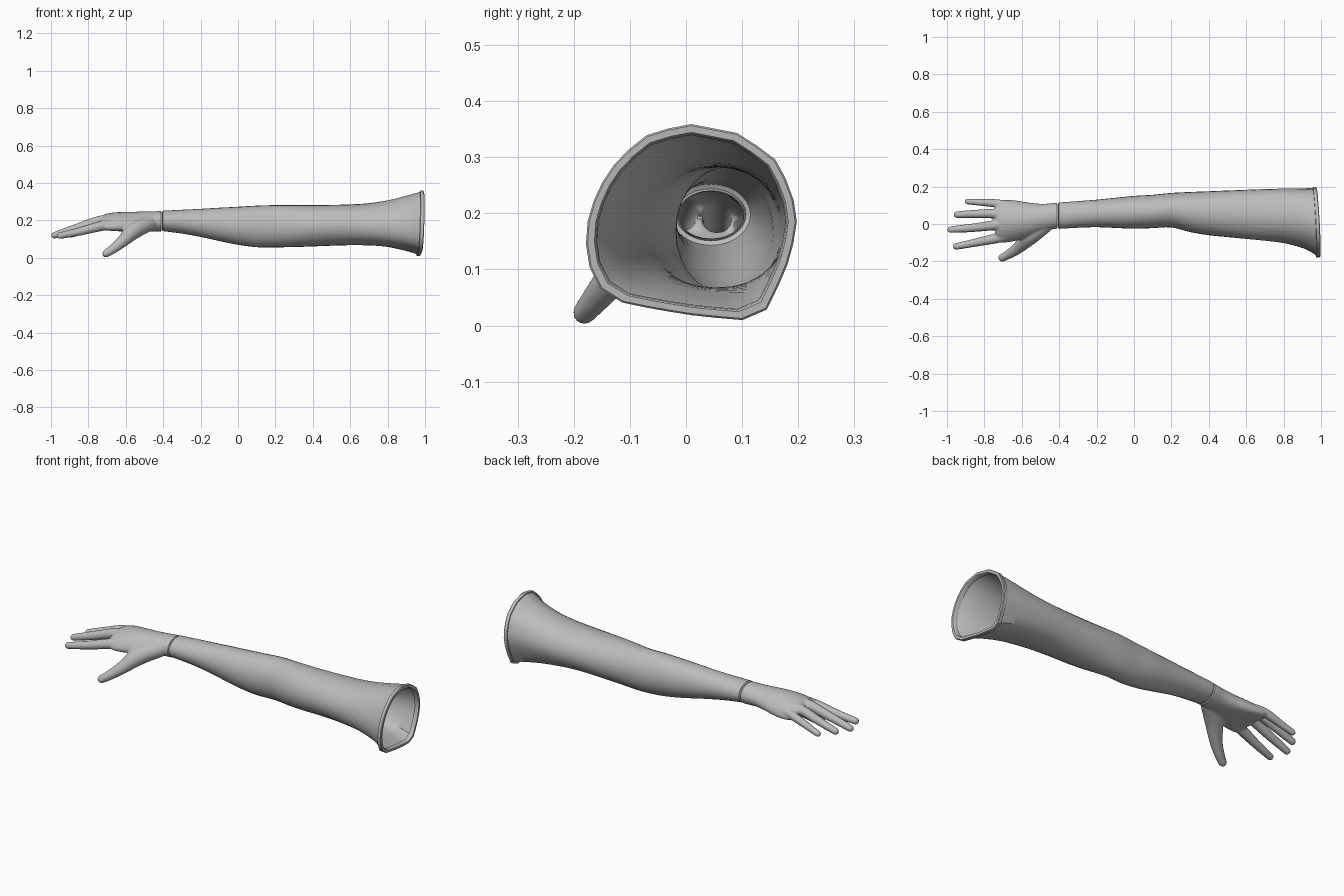
import bpy, bmesh, math
from mathutils import Vector

if "Cube" in bpy.data.objects:
    bpy.data.objects.remove(bpy.data.objects["Cube"])

SIDES = 28
skin = bpy.data.materials.new("plain grey")
skin.diffuse_color = (0.5, 0.5, 0.5, 1)
skin.use_nodes = True
skin.node_tree.nodes["Principled BSDF"].inputs["Base Color"].default_value = skin.diffuse_color


def spline(keys, steps):
    """Smooth samples through a list of equal-length tuples."""
    out = []
    for i in range(len(keys) - 1):
        a, b = keys[max(i - 1, 0)], keys[i]
        c, d = keys[i + 1], keys[min(i + 2, len(keys) - 1)]
        for s in range(steps):
            t = s / steps
            out.append([0.5 * (2 * q + (r - p) * t + (2 * p - 5 * q + 4 * r - e) * t * t
                               + (3 * q - p - 3 * r + e) * t ** 3)
                        for p, q, r, e in zip(a, b, c, d)])
    return out + [list(keys[-1])]


def loft(bm, rings, caps=False):
    """Skin a list of closed point rings."""
    vs = [[bm.verts.new(p) for p in ring] for ring in rings]
    n = len(vs[0])
    for r0, r1 in zip(vs, vs[1:]):
        for i in range(n):
            j = (i + 1) % n
            bm.faces.new((r0[i], r0[j], r1[j], r1[i]))
    if caps:
        bm.faces.new(vs[0])
        bm.faces.new(vs[-1])


def make(name, bm):
    bmesh.ops.recalc_face_normals(bm, faces=bm.faces)
    me = bpy.data.meshes.new(name)
    bm.to_mesh(me)
    bm.free()
    me.materials.append(skin)
    ob = bpy.data.objects.new(name, me)
    bpy.context.collection.objects.link(ob)
    return ob


def smooth(ob):
    bpy.ops.object.select_all(action='DESELECT')
    bpy.context.view_layer.objects.active = ob
    ob.select_set(True)
    bpy.ops.object.shade_smooth_by_angle(angle=math.radians(40))


# Outline of the shoulder opening in a unit box, with one blunt corner
OPENING = [(-.84, -.71), (-.63, -.83), (-.05, -.94), (.47, -1), (.71, -.89),
           (.89, -.49), (1, -.06), (.95, .31), (.79, .63), (.47, .89),
           (-.05, 1), (-.47, .86), (-.79, .51), (-.97, .09), (-1, -.37)]


def opening_point(a):
    """Where a ray at angle a leaves the opening outline."""
    dx, dy = math.cos(a), math.sin(a)
    for (x0, y0), (x1, y1) in zip(OPENING, OPENING[1:] + OPENING[:1]):
        ex, ey = x1 - x0, y1 - y0
        den = dx * ey - dy * ex
        if abs(den) < 1e-9:
            continue
        r = (x0 * ey - y0 * ex) / den
        u = (x0 * dy - y0 * dx) / den
        if r > 0 and -1e-6 <= u <= 1 + 1e-6:
            return r * dx, r * dy
    return dx, dy


def arm_ring(x, ylo, yhi, zlo, zhi, inset=0.0):
    """Cross-section: oval at the wrist, cornered and slanted at the shoulder."""
    w = min(max((x - 0.5) / 0.45, 0), 1)
    w = w * w * (3 - 2 * w)
    cy, cz = (ylo + yhi) / 2, (zlo + zhi) / 2
    hy, hz = (yhi - ylo) / 2 - inset, (zhi - zlo) / 2 - inset
    ring = []
    for i in range(SIDES):
        a = 2 * math.pi * i / SIDES
        u, v = opening_point(a)
        y = cy + hy * ((1 - w) * math.cos(a) + w * u)
        z = cz + hz * ((1 - w) * math.sin(a) + w * v)
        ring.append((x + w * (-0.055 * (y - cy) + 0.04 * (z - cz)), y, z))
    return ring


# Arm: x, y low, y high, z low, z high
arm_keys = [(-.402, -.026, .115, .143, .252), (-.30, -.020, .122, .130, .257),
            (-.20, -.017, .130, .112, .262), (-.10, -.021, .140, .090, .268),
            (0, -.025, .150, .070, .273), (.10, -.022, .156, .057, .279),
            (.20, -.018, .166, .056, .282), (.30, -.043, .171, .058, .282),
            (.40, -.060, .175, .061, .282), (.50, -.070, .179, .065, .283),
            (.60, -.080, .183, .067, .286), (.70, -.091, .187, .064, .293),
            (.80, -.105, .190, .056, .309), (.90, -.132, .192, .038, .335),
            (.965, -.168, .193, .020, .354)]
wrist, end = arm_keys[0], (-.180, .199, .009, .361)
bm = bmesh.new()
lip = [arm_ring(-.394, *wrist[1:], inset=.012), arm_ring(-.406, *wrist[1:], inset=.008)]
loft(bm, lip + [arm_ring(*k) for k in spline(arm_keys, 3)])
smooth(make("arm", bm))

# Folded rim round the shoulder opening
bm = bmesh.new()
loft(bm, [arm_ring(x, *end, inset=d) for x, d in
          [(.964, .010), (.966, .001), (.970, 0), (.983, 0), (.986, .003),
           (.986, .015), (.982, .018), (.964, .020)]])
smooth(make("shoulder_rim", bm))

# Palm: x, y low, y high, z low, z high, droop of the side edges
palm_keys = [(-.36, -.024, .113, .142, .251, 0), (-.42, -.026, .113, .140, .250, 0),
             (-.48, -.038, .108, .141, .248, .004), (-.54, -.060, .112, .141, .247, .014),
             (-.60, -.082, .121, .141, .246, .024), (-.66, -.096, .129, .144, .243, .030),
             (-.71, -.100, .130, .152, .234, .030), (-.74, -.088, .118, .170, .215, .024)]
hand = bmesh.new()
rings = []
for x, y0, y1, z0, z1, droop in spline(palm_keys, 4):
    rings.append([])
    for i in range(SIDES):
        c, s = math.cos(2 * math.pi * i / SIDES), math.sin(2 * math.pi * i / SIDES)
        rings[-1].append((x, (y0 + y1) / 2 + (y1 - y0) / 2 * c,
                          (z0 + z1) / 2 + (z1 - z0) / 2 * s - droop * c * c))
loft(hand, rings, caps=True)


def finger(keys):
    """Tapered tube with a rounded tip; keys are x, y, z, radius."""
    pts = spline(keys, 5)
    tip, r = Vector(pts[-1][:3]), pts[-1][3]
    d = (tip - Vector(pts[-2][:3])).normalized()
    for a in (0.4, 0.8, 1.15, 1.45):
        pts.append([*(tip + d * r * math.sin(a)), r * math.cos(a)])
    tube = []
    for i, p in enumerate(pts):
        t = Vector(pts[min(i + 1, len(pts) - 1)][:3]) - Vector(pts[max(i - 1, 0)][:3])
        q = t.to_track_quat('X', 'Z')
        tube.append([Vector(p[:3]) + q @ Vector((0, p[3] * math.cos(k * math.pi / 8),
                                                 p[3] * math.sin(k * math.pi / 8)))
                     for k in range(16)])
    loft(hand, tube, caps=True)


# Little, ring, middle and index fingers, then the thumb
finger([(-.62, .085, .187, .024), (-.72, .108, .178, .023), (-.81, .115, .150, .019), (-.889, .120, .124, .016)])
finger([(-.62, .045, .196, .026), (-.73, .055, .195, .026), (-.85, .054, .158, .022), (-.947, .050, .126, .018)])
finger([(-.62, .000, .200, .026), (-.73, -.005, .200, .027), (-.86, -.020, .160, .023), (-.981, -.030, .121, .018)])
finger([(-.62, -.045, .188, .027), (-.73, -.075, .170, .027), (-.85, -.100, .140, .022), (-.951, -.120, .119, .018)])
finger([(-.47, -.002, .186, .042), (-.55, -.062, .150, .046), (-.62, -.128, .086, .032),
        (-.67, -.162, .046, .025), (-.705, -.181, .023, .021)])

# Blend palm and fingers into one skin
ob = make("hand", hand)
bpy.context.view_layer.objects.active = ob
ob.select_set(True)
m = ob.modifiers.new("blend", 'REMESH')
m.mode, m.voxel_size = 'VOXEL', 0.0055
m = ob.modifiers.new("soften", 'SMOOTH')
m.factor, m.iterations = 0.5, 5
for name in ("blend", "soften"):
    bpy.ops.object.modifier_apply(modifier=name)

# Open the hand at the wrist
bm = bmesh.new()
bm.from_mesh(ob.data)
bmesh.ops.bisect_plane(bm, geom=bm.verts[:] + bm.edges[:] + bm.faces[:],
                       plane_co=(-.412, 0, 0), plane_no=(1, 0, 0), clear_outer=True)
bm.to_mesh(ob.data)
bm.free()
for p in ob.data.polygons:
    p.material_index = 0
smooth(ob)

# Turned-in edge of the hand at the wrist seam
bm = bmesh.new()
loft(bm, [arm_ring(x, -.026, .113, .140, .250, inset=d)
          for x, d in [(-.413, .0005), (-.409, .007), (-.420, .011)]])
smooth(make("wrist_lip", bm))
